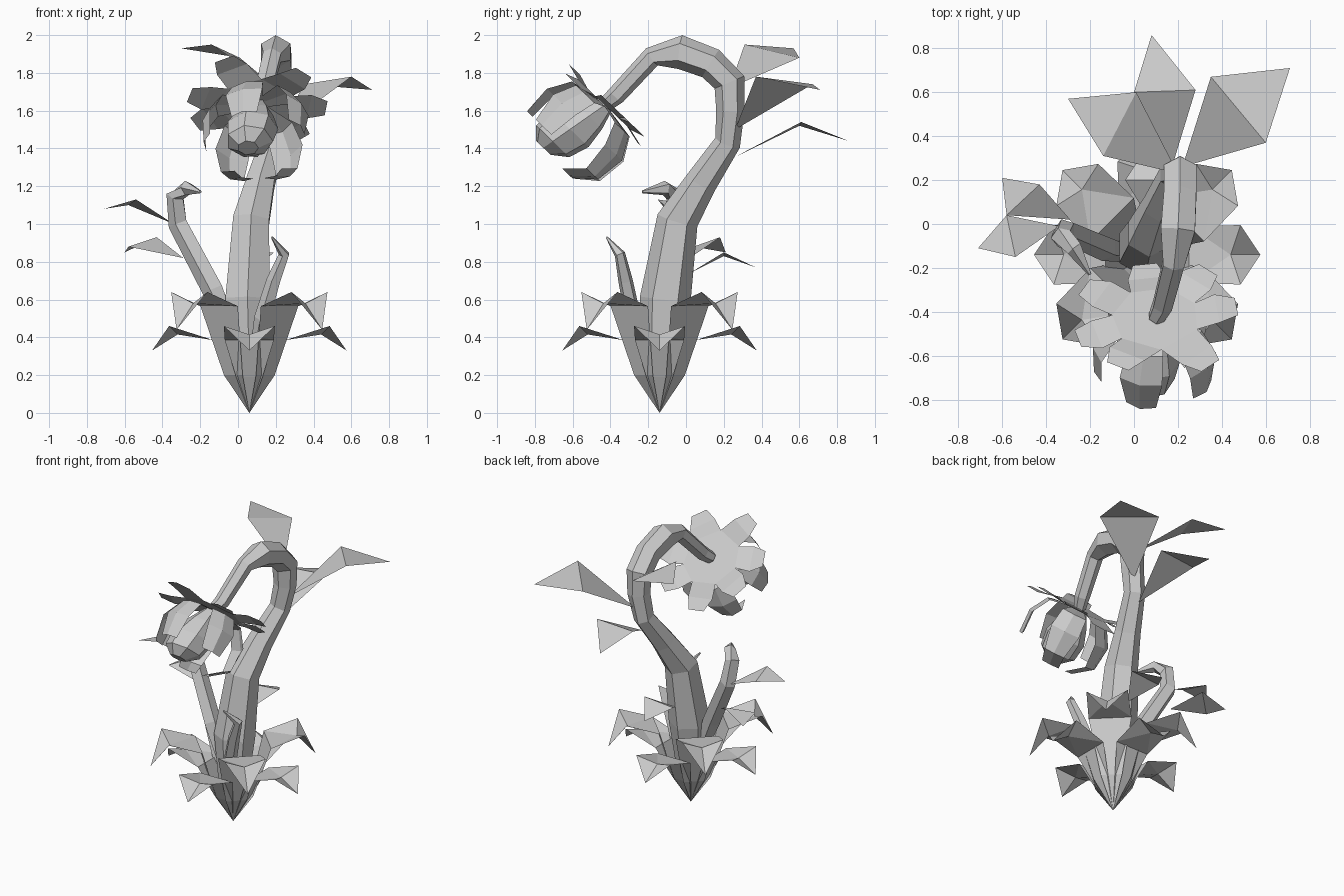
import bpy, bmesh, math
from mathutils import Vector

cube = bpy.data.objects.get("Cube")
if cube:
    bpy.data.objects.remove(cube)

# Single matte grey
grey = bpy.data.materials.new("pale_grey")
grey.use_nodes = True
colour = (0.6, 0.6, 0.6, 1)
grey.diffuse_color = colour
grey.node_tree.nodes["Principled BSDF"].inputs["Base Color"].default_value = colour

ROOT = Vector((0.06, -0.14, 0))


def make(name, verts, faces):
    mesh = bpy.data.meshes.new(name)
    bm = bmesh.new()
    vs = [bm.verts.new(v) for v in verts]
    for f in faces:
        bm.faces.new([vs[i] for i in f])
    bmesh.ops.recalc_face_normals(bm, faces=bm.faces)
    bm.to_mesh(mesh)
    bm.free()
    mesh.materials.append(grey)
    obj = bpy.data.objects.new(name, mesh)
    bpy.context.collection.objects.link(obj)
    return obj


def ring_faces(rings, sides):
    """Quads joining successive rings of vertices."""
    faces = []
    for i in range(rings - 1):
        for k in range(sides):
            n = (k + 1) % sides
            faces.append((i * sides + k, i * sides + n,
                          (i + 1) * sides + n, (i + 1) * sides + k))
    return faces


def tube(name, path, sides):
    """Faceted tube through (x, y, z, radius) points."""
    pts = [Vector(p[:3]) for p in path]
    verts = []
    for i, p in enumerate(pts):
        t = (pts[min(i + 1, len(pts) - 1)] - pts[max(i - 1, 0)]).normalized()
        a = Vector((1, 0, 0))
        a = (a - t * a.dot(t)).normalized()
        b = t.cross(a)
        for k in range(sides):
            ang = math.tau * (k + 0.5) / sides
            verts.append(p + path[i][3] * (a * math.cos(ang) + b * math.sin(ang)))
    faces = ring_faces(len(pts), sides)
    faces.append(tuple(range(sides)))
    faces.append(tuple(range(len(verts) - sides, len(verts))))
    return make(name, verts, faces)


def kite_leaf(name, base, left, right, tip):
    return make(name, [base, left, right, tip], [(0, 1, 2), (1, 3, 2)])


def base_leaf(name, angle, profile, mid, tip):
    """Leaf rising from the root point; profile rows are (radius, z, half width)."""
    out = Vector((math.cos(angle), math.sin(angle), 0))
    side = Vector((-out.y, out.x, 0))

    def at(r, z, w=0):
        return ROOT + out * r + side * w + Vector((0, 0, z))
    verts = [at(0, 0)]
    for r, z, w in profile:
        verts += [at(r, z, -w), at(r, z, w)]
    verts += [at(*mid), at(*tip)]
    n = len(profile)
    m, t = 2 * n + 1, 2 * n + 2
    faces = [(0, 1, 2)]
    for i in range(n - 2):
        k = 2 * i + 1
        faces.append((k, k + 2, k + 3, k + 1))
    a, b, c, d = 2 * n - 3, 2 * n - 2, 2 * n - 1, 2 * n
    faces += [(a, m, b), (a, c, m), (b, m, d), (c, t, m), (m, t, d)]
    return make(name, verts, faces)


# Main arching stem
tube("main_stem", [
    (0.06, -0.14, 0.03, 0.01), (0.06, -0.14, 0.22, 0.09), (0.05, -0.11, 0.6, 0.135),
    (0.07, -0.045, 1.02, 0.11), (0.12, 0.08, 1.22, 0.085), (0.18, 0.22, 1.43, 0.07),
    (0.21, 0.235, 1.6, 0.075), (0.21, 0.23, 1.75, 0.085), (0.21, 0.13, 1.85, 0.085),
    (0.2, -0.03, 1.91, 0.09), (0.18, -0.18, 1.885, 0.055), (0.13, -0.37, 1.68, 0.05),
    (0.1, -0.43, 1.63, 0.04)], 6)

# Two side shoots with hooked ends
tube("tall_shoot", [
    (0.04, -0.15, 0.25, 0.03), (-0.13, -0.11, 0.65, 0.06), (-0.315, -0.03, 1.0, 0.055),
    (-0.33, -0.06, 1.15, 0.05), (-0.27, -0.11, 1.19, 0.04),
    (-0.2, -0.23, 1.17, 0.008)], 5)
tube("short_shoot", [
    (0.07, -0.18, 0.2, 0.02), (0.13, -0.28, 0.5, 0.045), (0.19, -0.32, 0.7, 0.04),
    (0.245, -0.35, 0.84, 0.03), (0.18, -0.42, 0.93, 0.006)], 5)

# Folded leaves on the stem and shoot: base, two corners, tip
stem_leaves = {
    "stem_leaf_high": ((0.2, 0.23, 1.72), (-0.14, 0.31, 1.95), (0.01, 0.6, 1.88), (-0.3, 0.57, 1.93)),
    "stem_leaf_side": ((0.22, 0.26, 1.5), (0.6, 0.37, 1.78), (0.35, 0.67, 1.74), (0.71, 0.71, 1.71)),
    "stem_leaf_back": ((0.17, 0.25, 1.35), (0.28, 0.61, 1.54), (0, 0.6, 1.52), (0.08, 0.86, 1.44)),
    "stem_leaf_low": ((0.07, 0.02, 0.74), (0.19, 0.2, 0.85), (-0.04, 0.2, 0.83), (0.07, 0.37, 0.77)),
    "shoot_leaf_high": ((-0.34, -0.01, 1.0), (-0.58, 0.04, 1.1), (-0.54, -0.15, 1.13), (-0.71, -0.11, 1.08)),
    "shoot_leaf_low": ((-0.29, 0.02, 0.82), (-0.43, 0.18, 0.93), (-0.58, 0.04, 0.88), (-0.6, 0.21, 0.85)),
}
for name, points in stem_leaves.items():
    kite_leaf(name, *points)

# Rosette at the foot: four tall leaves and four lower ones between them
for i in range(4):
    quarter = i * math.pi / 2
    base_leaf(f"broad_leaf_{i + 1}", quarter + math.pi / 4,
              [(0.12, 0.2, 0.07), (0.226, 0.565, 0.14), (0.45, 0.64, 0.135)],
              (0.42, 0.58), (0.545, 0.44))
    base_leaf(f"low_leaf_{i + 1}", quarter,
              [(0.1, 0.19, 0.07), (0.19, 0.385, 0.13), (0.425, 0.46, 0.135)],
              (0.38, 0.415), (0.515, 0.33))

# Flower frame: the disc faces forward and down
CENTRE = Vector((0.1, -0.43, 1.63))
U = Vector((1, 0, 0))
V = Vector((0, -0.72, 0.69))
N = Vector((0, -0.69, -0.72))


def flower(r, angle, depth, w=0):
    d = U * math.cos(angle) + V * math.sin(angle)
    s = V * math.cos(angle) - U * math.sin(angle)
    return CENTRE + d * r + s * w + N * depth


# Outer disc of seven blunt petals
angles = [math.radians(a) for a in (-8, 48, 118, 164, 208, 262, 310)]
count = len(angles)
verts, faces = [flower(0, 0, 0)], []
for i, a in enumerate(angles):
    gap = (a - angles[i - 1]) % math.tau
    tilt = 0.025 if i % 2 else -0.025
    verts += [flower(0.2, a - gap / 2, 0), flower(0.28, a, tilt, -0.09),
              flower(0.37, a, tilt, -0.055), flower(0.37, a, tilt, 0.055),
              flower(0.28, a, tilt, 0.09)]
for i in range(count):
    k, n = 5 * i + 1, 5 * ((i + 1) % count) + 1
    faces += [(0, k, n), (k, k + 1, k + 4, n), (k + 1, k + 2, k + 3, k + 4)]
make("outer_petals", verts, faces)

# Five inner petals that curl forward; the lower pair tuck inwards
for i, degrees in enumerate((105, 172, 240, 308, 36)):
    a = math.radians(degrees)
    rows = [(0.03, 0.0, 0.03), (0.22, 0.03, 0.085), (0.29, 0.15, 0.1), (0.285, 0.31, 0.07)]
    if math.sin(a) < -0.5:
        rows.append((0.16, 0.4, 0.06))
    verts, faces = [], []
    for r, depth, w in rows:
        verts += [flower(r - 0.025, a, depth, -w), flower(r, a, depth),
                  flower(r - 0.025, a, depth, w)]
    for j in range(len(rows) - 1):
        k = 3 * j
        faces += [(k, k + 1, k + 4, k + 3), (k + 1, k + 2, k + 5, k + 4)]
    make(f"inner_petal_{i + 1}", verts, faces)

# Central bud, leaning towards the upper petal
bud = [(0.0, 0.05), (0.1, 0.1), (0.22, 0.14), (0.33, 0.125), (0.39, 0.055)]
sides = 7
verts = []
for depth, r in bud:
    lean = V * 0.2 * depth - U * 0.12 * depth
    verts += [flower(r, math.tau * k / sides, depth) + lean for k in range(sides)]
faces = ring_faces(len(bud), sides)
faces.append(tuple(range(len(verts) - sides, len(verts))))
make("flower_bud", verts, faces)
